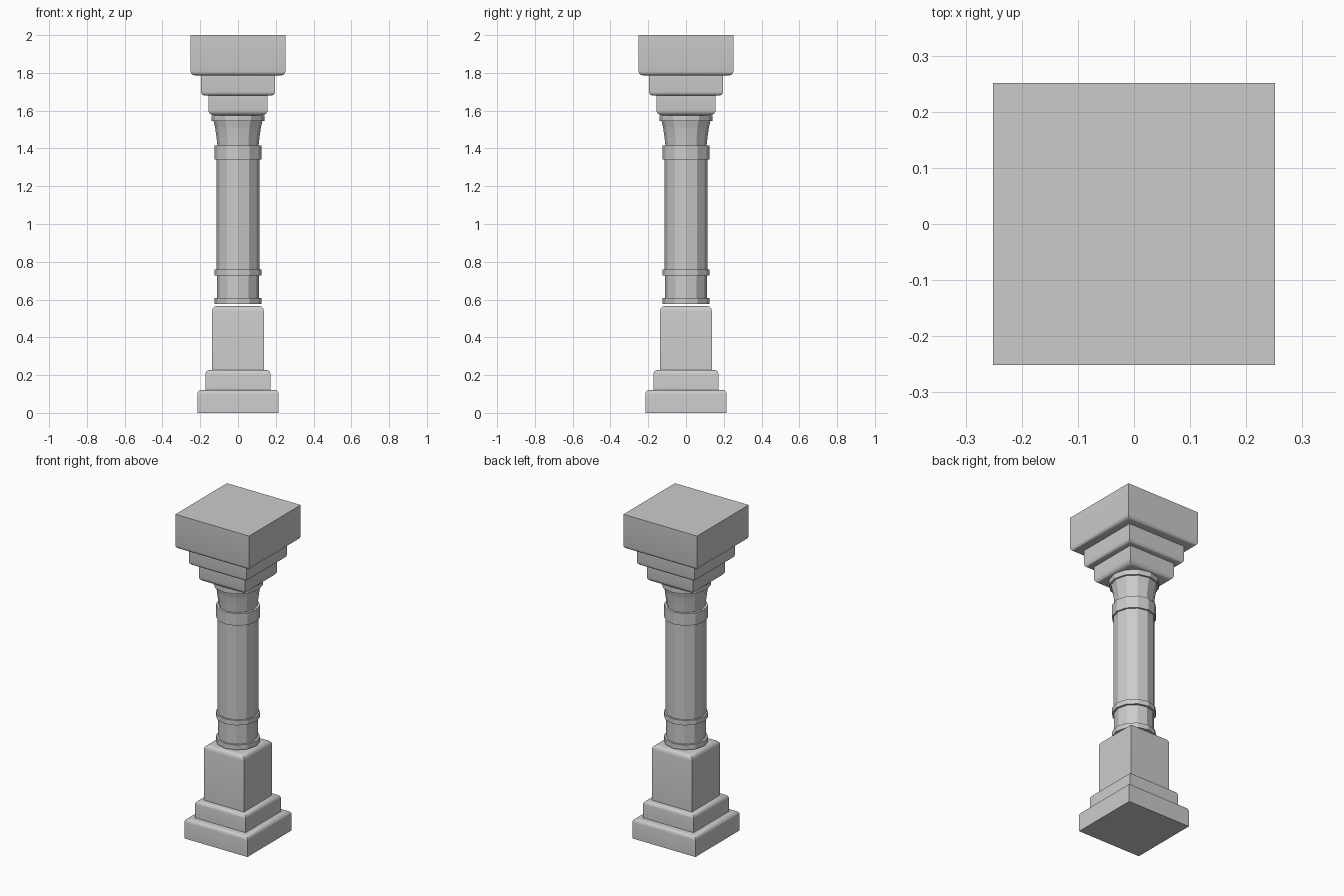
import bpy, bmesh, math

if "Cube" in bpy.data.objects:
    bpy.data.objects.remove(bpy.data.objects["Cube"])


def lathe(name, profile, sides, turn=0.0, smooth=None):
    """Closed solid made of stacked regular polygons; profile is (radius, z) upwards."""
    bm = bmesh.new()
    rings = []
    for r, z in profile:
        angles = [turn + 2 * math.pi * i / sides for i in range(sides)]
        rings.append([bm.verts.new((r * math.cos(a), r * math.sin(a), z)) for a in angles])
    for low, high in zip(rings, rings[1:]):
        for i in range(sides):
            j = (i + 1) % sides
            bm.faces.new((low[i], low[j], high[j], high[i]))
    bm.faces.new(rings[0][::-1])
    bm.faces.new(rings[-1])
    mesh = bpy.data.meshes.new(name)
    bm.to_mesh(mesh)
    bm.free()
    obj = bpy.data.objects.new(name, mesh)
    bpy.context.collection.objects.link(obj)
    if smooth:
        bpy.ops.object.select_all(action='DESELECT')
        obj.select_set(True)
        bpy.context.view_layer.objects.active = obj
        bpy.ops.object.shade_smooth_by_angle(angle=math.radians(smooth))
    return obj


def square_block(name, half, z0, z1, rnd, round_top):
    """Square slab with its top or bottom rim rounded over."""
    steps = 4
    arc = [(half - rnd + rnd * math.cos(t), rnd - rnd * math.sin(t))
           for t in (math.pi / 2 * i / steps for i in range(steps + 1))]
    if round_top:
        profile = [(half, z0)] + [(h, z1 - d) for h, d in arc]
    else:
        profile = [(h, z0 + d) for h, d in reversed(arc)] + [(half, z1)]
    return lathe(name, [(h * math.sqrt(2), z) for h, z in profile], 4, math.pi / 4, 25)


# Stepped pedestal, rims rounded at the top
square_block("plinth", 0.215, 0.0, 0.122, 0.022, True)
square_block("plinth_step", 0.172, 0.122, 0.227, 0.022, True)
square_block("pedestal", 0.137, 0.227, 0.567, 0.028, True)

# Twelve-sided shaft with bands and flared neck
lathe("shaft", [
    (0.124, 0.577), (0.124, 0.607), (0.111, 0.607), (0.111, 0.728),
    (0.124, 0.728), (0.124, 0.758), (0.114, 0.758), (0.114, 1.342),
    (0.124, 1.342), (0.124, 1.416), (0.109, 1.416), (0.114, 1.46),
    (0.121, 1.51), (0.129, 1.544), (0.140, 1.544), (0.140, 1.575)], 12)

# Stepped capital, rims rounded at the bottom
square_block("capital_lower", 0.157, 1.575, 1.68, 0.03, False)
square_block("capital_middle", 0.196, 1.68, 1.787, 0.02, False)
square_block("abacus", 0.251, 1.787, 2.0, 0.022, False)
